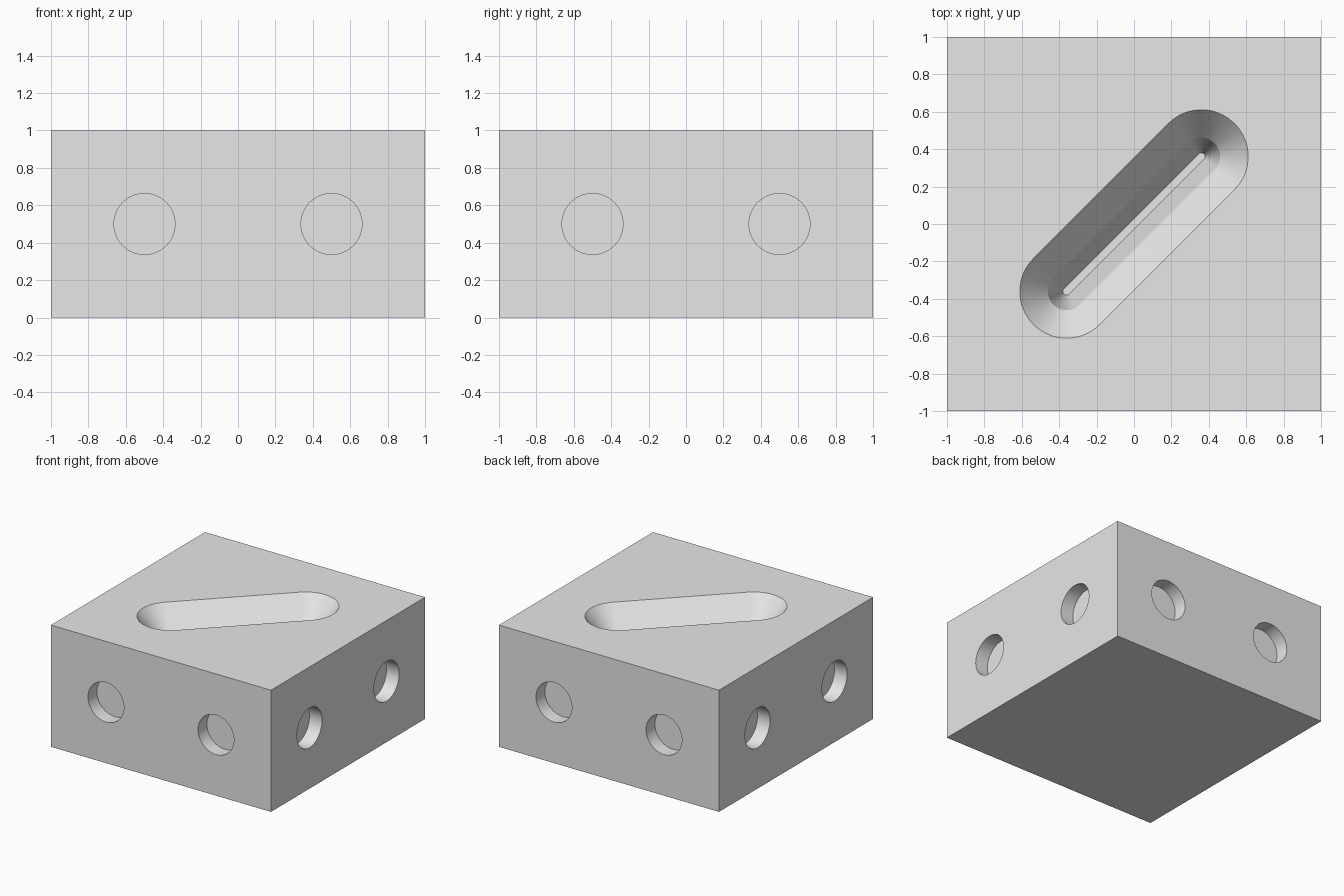
import bpy
import bmesh
from math import pi, cos, sin, radians
from mathutils import Matrix, Vector

old = bpy.data.objects.get("Cube")
if old:
    bpy.data.objects.remove(old, do_unlink=True)

GREY = (0.8, 0.8, 0.8, 1)
grey = bpy.data.materials.new("light grey")
grey.use_nodes = True
grey.diffuse_color = GREY
grey.node_tree.nodes["Principled BSDF"].inputs["Base Color"].default_value = GREY

HOLE_RADIUS, HOLE_DEPTH = 0.163, 0.115
SLOT_HALF = 0.51      # slot centre to the centre of each rounded end
ARC_STEPS = 32


def make_object(name, bm):
    bmesh.ops.recalc_face_normals(bm, faces=bm.faces)
    mesh = bpy.data.meshes.new(name)
    bm.to_mesh(mesh)
    bm.free()
    mesh.materials.append(grey)
    obj = bpy.data.objects.new(name, mesh)
    bpy.context.collection.objects.link(obj)
    return obj


def slot_ring(bm, radius, z):
    """Diagonal outline with two round ends."""
    turn = Matrix.Rotation(pi / 4, 3, 'Z')
    ring = []
    for side in (1, -1):
        for i in range(ARC_STEPS + 1):
            a = -pi / 2 + pi * i / ARC_STEPS
            p = Vector((side * (SLOT_HALF + radius * cos(a)), side * radius * sin(a), z))
            ring.append(bm.verts.new(turn @ p))
    return ring


# Solid block
bm = bmesh.new()
bmesh.ops.create_cube(bm, size=1, matrix=Matrix.Translation((0, 0, 0.5)) @ Matrix.Diagonal((2, 2, 1, 1)))
block = make_object("block", bm)

# Two shallow round holes on each of the four sides
bm = bmesh.new()
for quarter in range(4):
    spin = Matrix.Rotation(quarter * pi / 2, 4, 'Z')
    for x in (-0.5, 0.5):
        bmesh.ops.create_cone(
            bm, cap_ends=True, segments=64, radius1=HOLE_RADIUS, radius2=HOLE_RADIUS,
            depth=2 * HOLE_DEPTH,
            matrix=spin @ Matrix.Translation((x, -1, 0.5)) @ Matrix.Rotation(pi / 2, 4, 'X'))
hole_cutter = make_object("hole_cutter", bm)

# Tapered diagonal slot: wide funnel, steep lower walls, narrow floor
bm = bmesh.new()
profile = [(0.25, 1.1), (0.25, 1.0), (0.1, 0.82), (0.02, 0.5)]
rings = [slot_ring(bm, r, z) for r, z in profile]
for upper, lower in zip(rings, rings[1:]):
    for i in range(len(upper)):
        j = (i + 1) % len(upper)
        bm.faces.new((upper[i], upper[j], lower[j], lower[i]))
bm.faces.new(rings[0])
bm.faces.new(rings[-1])
slot_cutter = make_object("slot_cutter", bm)

# Cut the block
bpy.context.view_layer.objects.active = block
block.select_set(True)
for cutter in (hole_cutter, slot_cutter):
    cutter.hide_render = True
    cut = block.modifiers.new(cutter.name, 'BOOLEAN')
    cut.operation = 'DIFFERENCE'
    cut.solver = 'EXACT'
    cut.object = cutter
    bpy.ops.object.modifier_apply(modifier=cut.name)
    bpy.data.objects.remove(cutter, do_unlink=True)

bpy.ops.object.shade_smooth_by_angle(angle=radians(20))
